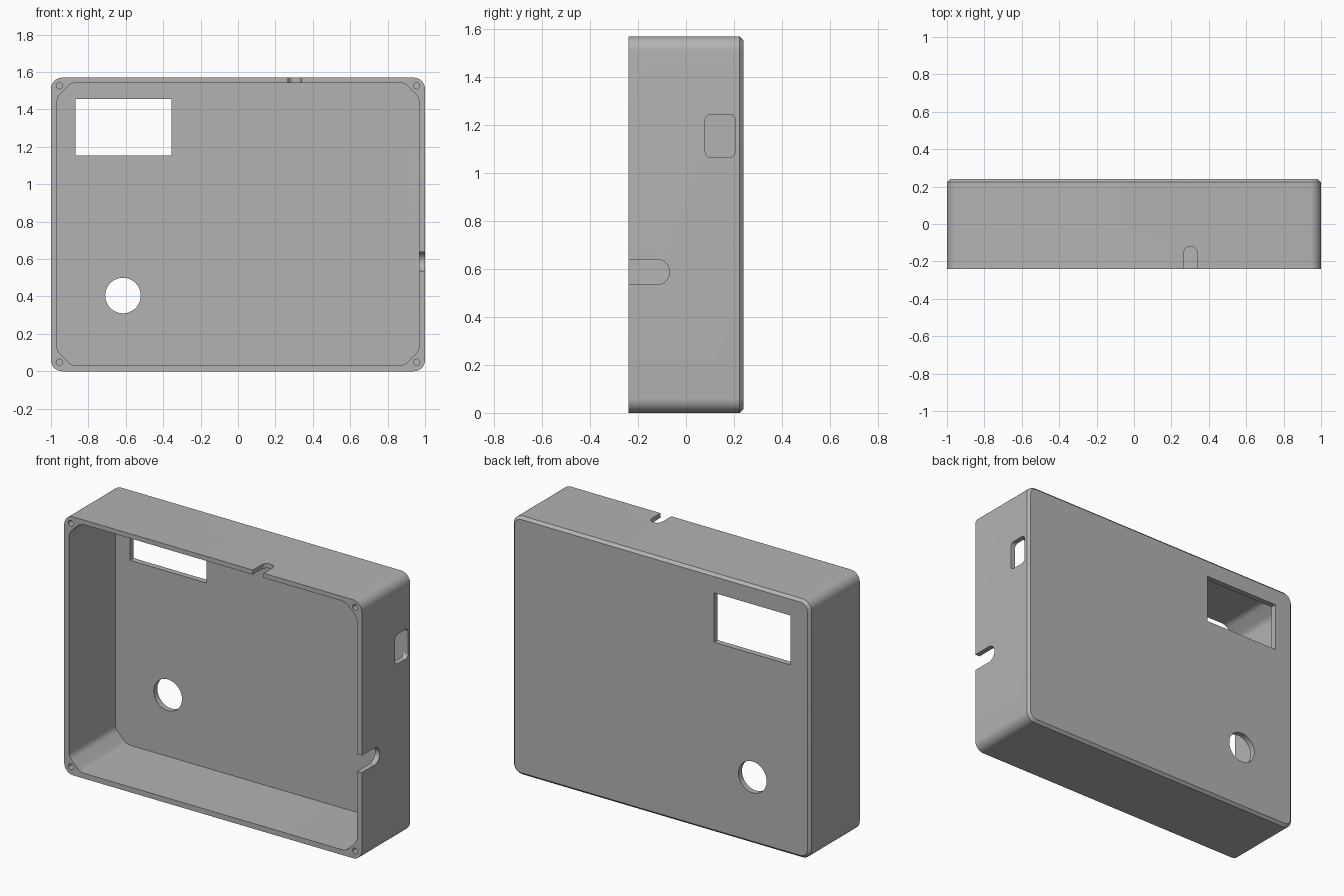
import bpy
import bmesh
from math import pi, cos, sin
from mathutils import Vector

cube = bpy.data.objects.get("Cube")
if cube:
    bpy.data.objects.remove(cube, do_unlink=True)

W, H, D = 2.0, 1.57, 0.48
FRONT, BACK = -D / 2, D / 2
FLOOR = 0.205          # inner face of the back panel
WALL = 0.032

grey = bpy.data.materials.new("enclosure_grey")
grey.use_nodes = True
grey.diffuse_color = (0.45, 0.45, 0.45, 1)
grey.node_tree.nodes["Principled BSDF"].inputs["Base Color"].default_value = (0.45, 0.45, 0.45, 1)


def rounded(points, radius, steps=8):
    """Fillet every corner of a closed 2D outline."""
    out = []
    n = len(points)
    for i, p in enumerate(points):
        p = Vector(p)
        a = (Vector(points[i - 1]) - p).normalized()
        b = (Vector(points[(i + 1) % n]) - p).normalized()
        half = a.angle(b) / 2
        reach = radius * cos(half) / sin(half)
        centre = p + (a + b).normalized() * radius / sin(half)
        start, end = p + a * reach - centre, p + b * reach - centre
        total = start.angle(end)
        for k in range(steps + 1):
            t = k / steps
            out.append(centre + (start * sin((1 - t) * total) + end * sin(t * total)) / sin(total))
    return out


def rect(u0, u1, v0, v1):
    return [(u0, v0), (u1, v0), (u1, v1), (u0, v1)]


def circle(u, v, r, n=48):
    return [(u + r * cos(2 * pi * k / n), v + r * sin(2 * pi * k / n)) for k in range(n)]


def slot(mid, half, tip):
    """Open-fronted notch with a round inner end, as (across, y) points."""
    arc = [(mid + half * cos(pi * k / 24), tip - half + half * sin(pi * k / 24)) for k in range(25)]
    return [(mid - half, FRONT - 0.1), (mid + half, FRONT - 0.1)] + arc


def prism(name, outline, axis, lo, hi, chamfer=0):
    """Extrude an outline along an axis between two positions."""
    place = {"x": lambda u, v, w: (w, v, u),
             "y": lambda u, v, w: (u, w, v),
             "z": lambda u, v, w: (u, v, w)}[axis]
    bm = bmesh.new()
    a = [bm.verts.new(place(u, v, lo)) for u, v in outline]
    b = [bm.verts.new(place(u, v, hi)) for u, v in outline]
    n = len(a)
    bm.faces.new(a)
    far = bm.faces.new(b)
    for i in range(n):
        j = (i + 1) % n
        bm.faces.new((a[i], a[j], b[j], b[i]))
    bmesh.ops.recalc_face_normals(bm, faces=bm.faces)
    if chamfer:
        bmesh.ops.bevel(bm, geom=list(far.edges), offset=chamfer, segments=1,
                        profile=0.5, affect="EDGES")
    mesh = bpy.data.meshes.new(name)
    bm.to_mesh(mesh)
    bm.free()
    mesh.materials.append(grey)
    obj = bpy.data.objects.new(name, mesh)
    bpy.context.collection.objects.link(obj)
    return obj


# Outer shell with rounded upright corners and a chamfered back rim
case = prism("enclosure_case", rounded(rect(-W / 2, W / 2, 0, H), 0.06), "y", FRONT, BACK, 0.016)

# Cavity outline with filleted diagonal corners
x, z0, z1, c = W / 2 - WALL, WALL, H - WALL + 0.004, 0.077
cavity = rounded([(-x + c, z0), (x - c, z0), (x, z0 + c), (x, z1 - c),
                  (x - c, z1), (-x + c, z1), (-x, z1 - c), (-x, z0 + c)], 0.06)

cutters = [
    prism("cavity_cutter", cavity, "y", FRONT - 0.1, FLOOR),
    prism("display_window_cutter", rect(-0.87, -0.355, 1.155, 1.455), "y", 0.1, 0.4),
    prism("dial_hole_cutter", circle(-0.615, 0.405, 0.095), "y", 0.1, 0.4),
    # side port and cable notches
    prism("side_port_cutter", rounded(rect(1.065, 1.245, 0.08, FLOOR), 0.025), "x", 0.9, 1.1),
    prism("side_notch_cutter", slot(0.587, 0.052, -0.068), "x", 0.9, 1.1),
    prism("top_notch_cutter", slot(0.303, 0.036, -0.12), "z", H - 0.12, H + 0.1),
]
# Screw holes in the four corners
for sx in (-1, 1):
    for z in (0.048, H - 0.043):
        cutters.append(prism("screw_hole_cutter", circle(sx * 0.955, z, 0.017, 24), "y", FRONT - 0.1, -0.04))

bpy.context.view_layer.objects.active = case
for cutter in cutters:
    cutter.hide_render = True
    mod = case.modifiers.new("cut", "BOOLEAN")
    mod.operation = "DIFFERENCE"
    mod.solver = "EXACT"
    mod.object = cutter
    bpy.ops.object.modifier_apply(modifier=mod.name)
    bpy.data.objects.remove(cutter, do_unlink=True)

bpy.ops.object.select_all(action="DESELECT")
case.select_set(True)
bpy.ops.object.shade_smooth_by_angle(angle=pi / 6)
